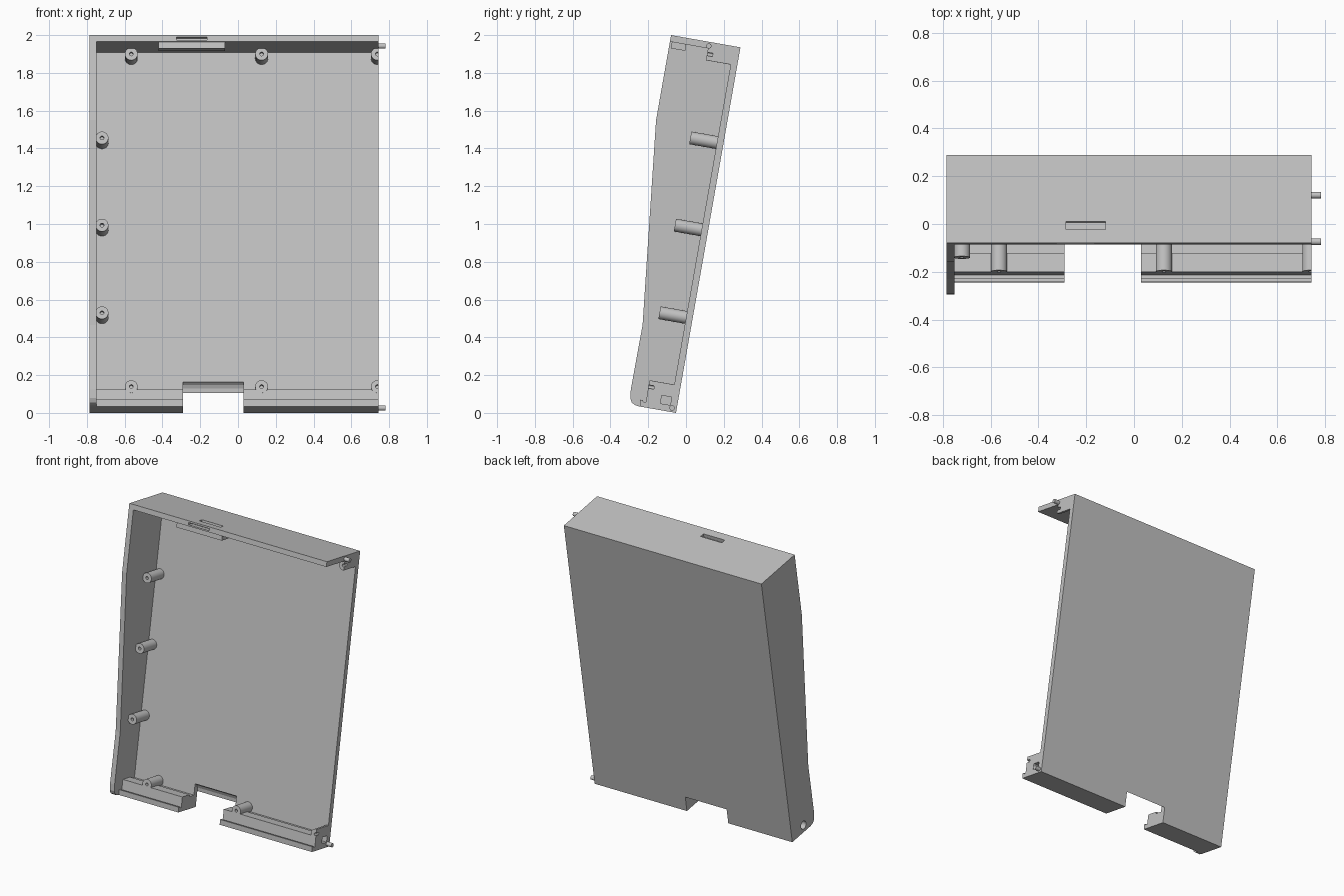
import bpy, bmesh, math
from mathutils import Matrix, Vector

if "Cube" in bpy.data.objects:
    bpy.data.objects.remove(bpy.data.objects["Cube"])

# Leaning frame: x across, u up along the back, v forward out of the back
S, C = math.sin(math.radians(10)), math.cos(math.radians(10))
LEAN = Matrix(((1, 0, 0, 0), (0, S, -C, -0.053), (0, C, S, 0), (0, 0, 0, 1)))
LEFT, INNER, RIGHT = -0.785, -0.75, 0.743
TOP, WALL = 1.965, 0.035

grey = bpy.data.materials.new("plain_grey")
grey.use_nodes = True
colour = (0.54, 0.54, 0.54, 1)
grey.diffuse_color = colour
grey.node_tree.nodes["Principled BSDF"].inputs["Base Color"].default_value = colour


def finish(name, bm):
    bmesh.ops.recalc_face_normals(bm, faces=bm.faces)
    bm.transform(LEAN)
    mesh = bpy.data.meshes.new(name)
    bm.to_mesh(mesh)
    bm.free()
    mesh.materials.append(grey)
    ob = bpy.data.objects.new(name, mesh)
    bpy.context.collection.objects.link(ob)
    return ob


def prism(name, outline, x0, x1):
    """Extrude a (u, v) outline across x."""
    bm = bmesh.new()
    face = bm.faces.new([bm.verts.new((x0, u, v)) for u, v in outline])
    ext = bmesh.ops.extrude_face_region(bm, geom=[face])["geom"]
    bmesh.ops.translate(bm, vec=(x1 - x0, 0, 0),
                        verts=[g for g in ext if isinstance(g, bmesh.types.BMVert)])
    return finish(name, bm)


def box(name, x0, x1, u0, u1, v0, v1):
    return prism(name, [(u0, v0), (u1, v0), (u1, v1), (u0, v1)], x0, x1)


def rod(name, x0, x1, u, v, r, n=24):
    ring = [math.tau * i / n for i in range(n)]
    return prism(name, [(u + r * math.cos(a), v + r * math.sin(a)) for a in ring], x0, x1)


def standoff(name, x, u, tip, r=0.034, hole=0.01):
    """Round post with a blind screw hole, revolved about v."""
    prof = [(0, 0.02), (r, 0.02), (r, tip), (hole, tip), (hole, tip - 0.03), (0, tip - 0.03)]
    bm = bmesh.new()
    vs = [bm.verts.new((x + d, u, v)) for d, v in prof]
    es = [bm.edges.new(p) for p in zip(vs, vs[1:])]
    bmesh.ops.spin(bm, geom=vs + es, cent=(x, u, 0), axis=(0, 0, 1),
                   angle=math.tau, steps=24)
    bmesh.ops.remove_doubles(bm, verts=bm.verts, dist=0.0005)
    return finish(name, bm)


def cut(target, cutter):
    mod = target.modifiers.new("cut", "BOOLEAN")
    mod.operation, mod.solver, mod.object = "DIFFERENCE", "EXACT", cutter
    bpy.context.view_layer.update()
    graph = bpy.context.evaluated_depsgraph_get()
    mesh = bpy.data.meshes.new_from_object(target.evaluated_get(graph))
    target.modifiers.clear()
    target.data = mesh
    bpy.data.objects.remove(cutter)


def smooth(ob):
    bpy.ops.object.select_all(action="DESELECT")
    ob.select_set(True)
    bpy.context.view_layer.objects.active = ob
    bpy.ops.object.shade_smooth_by_angle(angle=math.radians(35))


# Back panel with a scooped cable opening
back = box("back_panel", INNER, RIGHT, 0, TOP, 0, WALL)
NOTCH = (-0.29, 0.03)
cut(back, prism("scoop_cutter", [(-0.1, -0.1), (0.1, -0.1), (0.1, -0.001), (0.13, 0.004),
                                 (0.148, 0.014), (0.158, 0.026), (0.161, 0.04),
                                 (0.161, 0.1), (-0.1, 0.1)], *NOTCH))

# Side wall with its cranked front edge and a round opening near the foot
side = prism("side_wall", [(0, 0), (TOP, 0), (TOP, 0.373), (1.508, 0.373), (0.428, 0.255),
                           (0.08, 0.257), (0.035, 0.252), (0.014, 0.241), (0.003, 0.221),
                           (0, 0.2)], LEFT, INNER)
cut(side, rod("hole_cutter", LEFT - 0.1, INNER + 0.1, 0.05, 0.135, 0.028))

# Top wall with a slot above and a slit in the front edge
top = box("top_wall", INNER, RIGHT, TOP - WALL, TOP, WALL, 0.373)
cut(top, box("slot_cutter", -0.285, -0.12, TOP - 0.025, TOP + 0.1, 0.282, 0.315))
cut(top, box("slit_cutter", -0.325, -0.165, TOP - 0.026, TOP - 0.011, 0.335, 0.5))
box("top_catch", -0.42, -0.07, 1.896, 1.932, 0.285, 0.362)

# Stepped bottom rail, split by the cable opening
rail = [(0, WALL), (0, 0.195), (0.036, 0.199), (0.036, 0.185), (0.028, 0.183),
        (0.028, 0.167), (0.0976, 0.167), (0.0976, 0.086), (0.085, 0.086), (0.085, WALL)]
prism("bottom_rail_right", rail, INNER, NOTCH[0])
rail_left = prism("bottom_rail_left", rail, NOTCH[1], RIGHT)
cut(rail_left, box("pocket_cutter", RIGHT - 0.05, RIGHT + 0.1, 0.035, 0.078, 0.037, 0.09))

# Screw posts along the top, the bottom and the closed side
for row, u in (("top", 1.9), ("bottom", 0.112)):
    for i, x in enumerate((-0.565, 0.125, 0.738)):
        post = standoff(f"{row}_post_{i + 1}", x, u, 0.168)
        if x > 0.7:
            cut(post, box("trim_cutter", RIGHT, 1, u - 0.1, u + 0.1, -0.1, 0.3))
        smooth(post)
for i, u in enumerate((0.507, 0.978, 1.447)):
    smooth(standoff(f"side_post_{i + 1}", -0.72, u, 0.178))

# Locating pegs on the open side
for name, u, v in (("top_peg", 1.943, 0.166), ("bottom_peg", 0.022, 0.025)):
    smooth(rod(name, RIGHT - 0.02, 0.782, u, v, 0.014))
